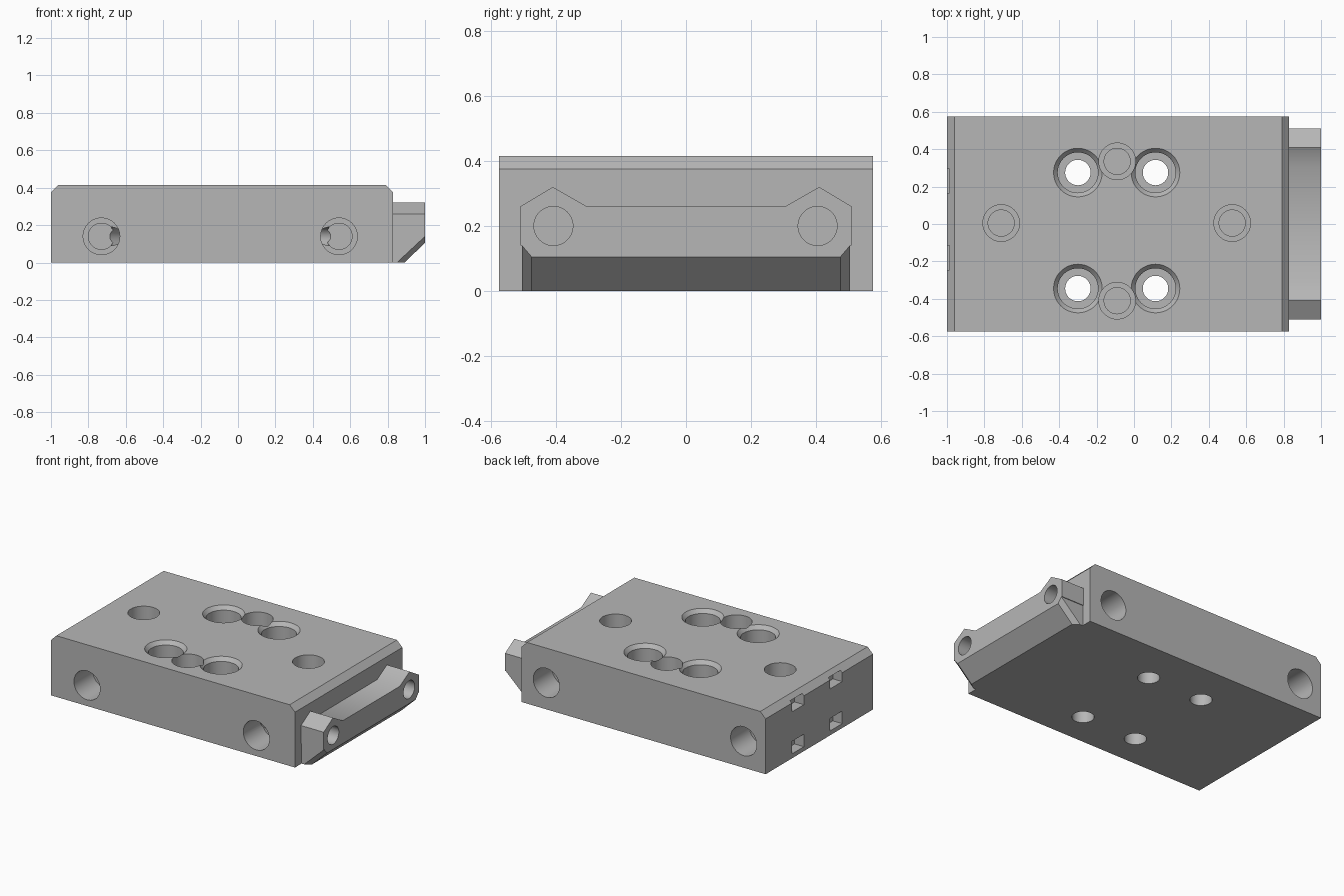
import bpy, bmesh
from math import cos, sin, tau, radians
from mathutils import Vector

cube = bpy.data.objects.get("Cube")
if cube:
    bpy.data.objects.remove(cube)

grey = bpy.data.materials.new("machined grey")
grey.use_nodes = True
COLOUR = (0.47, 0.47, 0.47, 1)
grey.diffuse_color = COLOUR
grey.node_tree.nodes["Principled BSDF"].inputs["Base Color"].default_value = COLOUR


def finish(name, bm):
    bmesh.ops.recalc_face_normals(bm, faces=bm.faces[:])
    mesh = bpy.data.meshes.new(name)
    bm.to_mesh(mesh)
    bm.free()
    mesh.materials.append(grey)
    ob = bpy.data.objects.new(name, mesh)
    bpy.context.collection.objects.link(ob)
    return ob


def prism(name, points, offset):
    """Extrude a closed outline of 3D points by an offset."""
    bm = bmesh.new()
    face = bm.faces.new([bm.verts.new(p) for p in points])
    ext = bmesh.ops.extrude_face_region(bm, geom=[face], use_keep_orig=True)
    moved = [g for g in ext["geom"] if isinstance(g, bmesh.types.BMVert)]
    bmesh.ops.translate(bm, verts=moved, vec=offset)
    return finish(name, bm)


def drill(start, direction, profile, sides=48):
    """Stepped round cutter; profile is (radius, depth) pairs along direction."""
    bm = bmesh.new()
    turn = Vector(direction).to_track_quat("Z", "Y")
    rings = []
    for r, d in profile:
        rings.append([bm.verts.new(Vector(start) + turn @ Vector(
            (r * cos(tau * i / sides), r * sin(tau * i / sides), d)))
            for i in range(sides)])
    for a, b in zip(rings, rings[1:]):
        for i in range(sides):
            j = (i + 1) % sides
            bm.faces.new((a[i], a[j], b[j], b[i]))
    bm.faces.new(rings[0])
    bm.faces.new(rings[-1])
    return finish("hole_cutter", bm)


def cut(target, cutters):
    for c in cutters:
        c.hide_render = True
        mod = target.modifiers.new("cut", "BOOLEAN")
        mod.operation = "DIFFERENCE"
        mod.solver = "EXACT"
        mod.object = c
    bpy.ops.object.select_all(action="DESELECT")
    target.select_set(True)
    bpy.context.view_layer.objects.active = target
    for mod in list(target.modifiers):
        bpy.ops.object.modifier_apply(modifier=mod.name)
    for c in cutters:
        bpy.data.objects.remove(c)
    bpy.ops.object.shade_smooth_by_angle(angle=radians(30))


# Main block with chamfered top ends
HALF, TOP, END = 0.575, 0.415, 0.83
outline = [(-1, 0), (END, 0), (END, 0.375), (END - 0.04, TOP), (-0.96, TOP), (-1, 0.375)]
block = prism("main_block", [(x, -HALF, z) for x, z in outline], (0, 2 * HALF, 0))

cutters = []
blind = [(0.098, -0.03), (0.098, 0.2), (0.07, 0.2), (0.07, 0.27)]

# Counterbored through holes
bore = [(0.13, -0.03), (0.13, 0), (0.108, 0.025), (0.108, 0.2), (0.068, 0.2), (0.068, 0.5)]
for x in (-0.3, 0.115):
    for y in (0.275, -0.345):
        cutters.append(drill((x, y, TOP), (0, 0, -1), bore))

# Blind holes in the top
for x, y in ((-0.09, 0.335), (-0.09, -0.41), (-0.71, 0.005), (0.525, 0.005)):
    cutters.append(drill((x, y, TOP), (0, 0, -1), blind))

# Front ports, each with a slanted passage heading inward
for x, inward in ((-0.73, 1), (0.54, -1)):
    cutters.append(drill((x, -HALF, 0.14), (0, 1, 0), blind))
    cutters.append(drill((x, -0.42, 0.14), (inward, 1, 0), [(0.05, 0), (0.05, 0.2)]))

# Back ports
for x in (-0.835, 0.645):
    cutters.append(drill((x, HALF, 0.18), (0, -1, 0), blind))

# Small rectangular slots in the left-hand end
for y in (-0.245, 0.165):
    for low, high in ((0.03, 0.115), (0.315, 0.388)):
        slot = [(-1.05, y, low), (-1.05, y + 0.13, low),
                (-1.05, y + 0.13, high), (-1.05, y, high)]
        cutters.append(prism("slot_cutter", slot, (0.12, 0, 0)))
cut(block, cutters)

# End bracket: peaked ears joined by a bar
half_top = [(0.51, 0.14), (0.51, 0.26), (0.41, 0.32), (0.305, 0.26)]
bracket_outline = half_top + [(-y, z) for y, z in reversed(half_top)]
bracket = prism("end_bracket", [(END, y, z) for y, z in bracket_outline], (0.17, 0, 0))
cut(bracket, [drill((1, y, 0.2), (-1, 0, 0), [(0.06, -0.03), (0.06, 0.155)])
              for y in (-0.408, 0.405)])

# Wedge under the bracket with bevelled corners
bm = bmesh.new()
for s in (-1, 1):
    for x, z in ((END, 0), (0.85, 0), (1, 0.14), (END, 0.14)):
        bm.verts.new((x, s * 0.505, z))
    for x, z in ((0.89, 0), (1, 0.105)):
        bm.verts.new((x, s * 0.475, z))
bmesh.ops.convex_hull(bm, input=bm.verts[:])
bmesh.ops.dissolve_limit(bm, angle_limit=0.02, verts=bm.verts[:], edges=bm.edges[:])
finish("bracket_wedge", bm)
